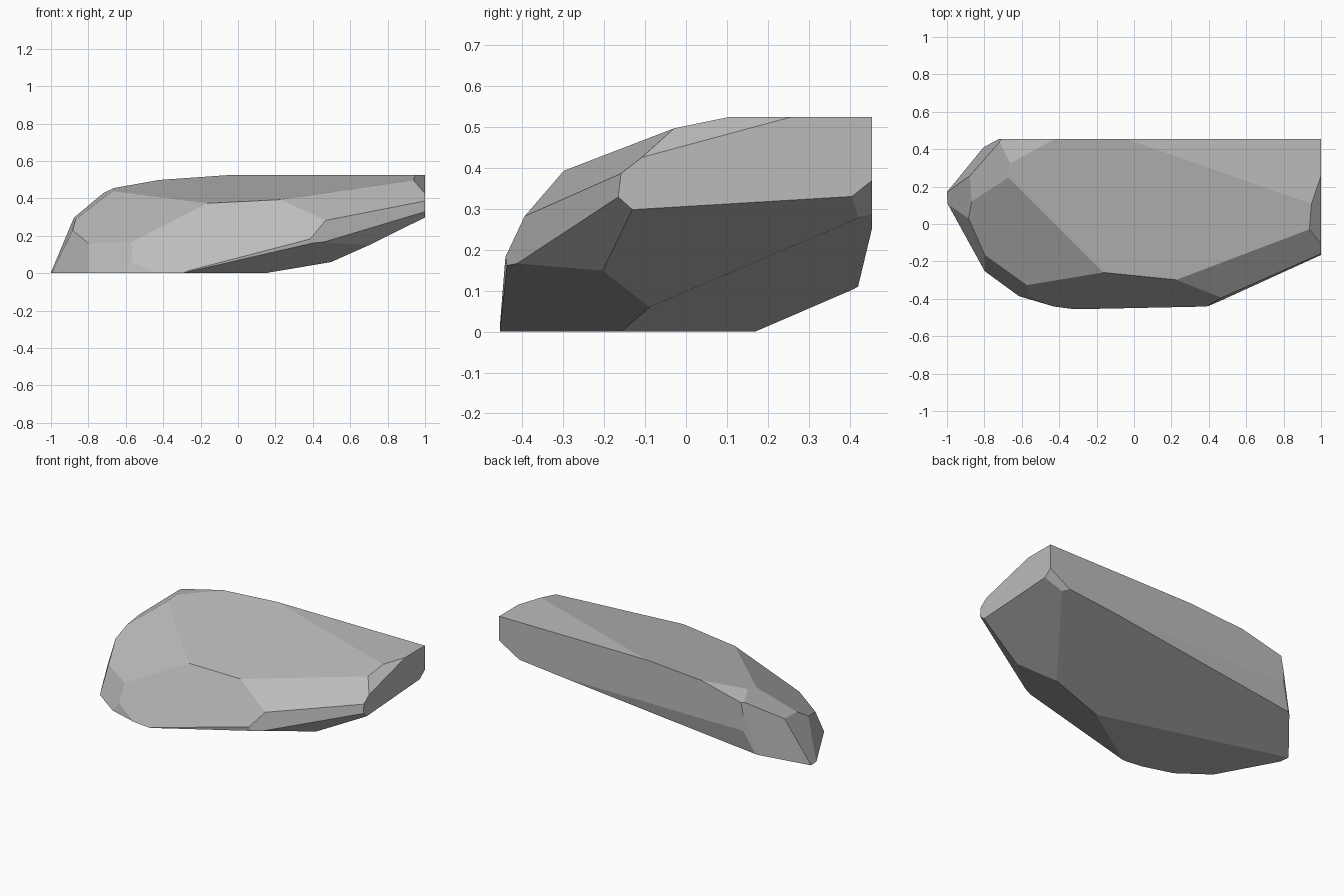
import bpy
import bmesh
from mathutils import Vector

default_cube = bpy.data.objects.get("Cube")
if default_cube:
    bpy.data.objects.remove(default_cube, do_unlink=True)


def make_material(name, colour):
    material = bpy.data.materials.new(name)
    material.use_nodes = True
    material.diffuse_color = colour
    shader = material.node_tree.nodes["Principled BSDF"]
    shader.inputs["Base Color"].default_value = colour
    shader.inputs["Roughness"].default_value = 1
    return material


def make_block(mesh_builder, low, high):
    """Rough stone block spanning two opposite corners."""
    low, high = Vector(low), Vector(high)
    bmesh.ops.create_cube(mesh_builder, size=1)
    for vertex in mesh_builder.verts:
        for axis in range(3):
            vertex.co[axis] = high[axis] if vertex.co[axis] > 0 else low[axis]


def chip(mesh_builder, normal, reach):
    """Slice off everything beyond a plane and cap the wound with a flat face."""
    normal = Vector(normal)
    everything = mesh_builder.verts[:] + mesh_builder.edges[:] + mesh_builder.faces[:]
    result = bmesh.ops.bisect_plane(
        mesh_builder,
        geom=everything,
        dist=0.0001,
        plane_co=normal * (reach / normal.length_squared),
        plane_no=normal.normalized(),
        clear_outer=True,
    )
    rim = [item for item in result["geom_cut"] if isinstance(item, bmesh.types.BMEdge)]
    open_rim = [edge for edge in rim if edge.is_valid and edge.is_boundary]
    if len(open_rim) > 2:
        bmesh.ops.edgeloop_fill(mesh_builder, edges=open_rim)


# Facets of the boulder: outward direction and how far the stone reaches along it
facets = {
    "top slope": ((-.07, -.2, 1), .437),
    "top left shoulder": ((-.42, -.55, 1), .585),
    "front slope": ((-.13, -1, .58), .497),
    "front right shoulder": ((.15, -.78, 1), .66),
    "top right corner": ((.8, -.27, 1), 1.255),
    "front right side": ((.42, -1, .12), .625),
    "right underside": ((.48, .06, -1), .174),
    "right lower corner": ((.71, -.9, -1), .53),
    "front underside": ((.24, -.36, -1), .092),
    "back underside": ((.1, .35, -1), -.041),
    "front lower strip": ((.06, -1, -.15), .437),
    "back right corner": ((.59, .8, -1), .584),
    "back top bevel": ((-.24, .11, 1), .65),
    "left top bevel": ((-.7, -.12, 1), .88),
    "left end": ((-1, -.1, .45), .985),
    "left front side": ((-1, -.55, .3), .937),
    "back left side": ((-1, .73, .2), 1.125),
    "back left bevel": ((-.55, 1, 0), .852),
    "back lower strip": ((0, 1, -.24), .394),
    "front left side": ((-.73, -1, .55), .835),
    "front left bevel": ((-.3, -1, .2), .57),
}

# Carve the boulder from the block, facet by facet
builder = bmesh.new()
make_block(builder, (-1, -.455, 0), (1, .455, .525))
for direction, reach in facets.values():
    chip(builder, direction, reach)
bmesh.ops.remove_doubles(builder, verts=builder.verts[:], dist=0.002)
bmesh.ops.recalc_face_normals(builder, faces=builder.faces[:])

mesh = bpy.data.meshes.new("boulder")
builder.to_mesh(mesh)
builder.free()
mesh.materials.append(make_material("stone grey", (.5, .5, .5, 1)))
boulder = bpy.data.objects.new("boulder", mesh)
bpy.context.collection.objects.link(boulder)
